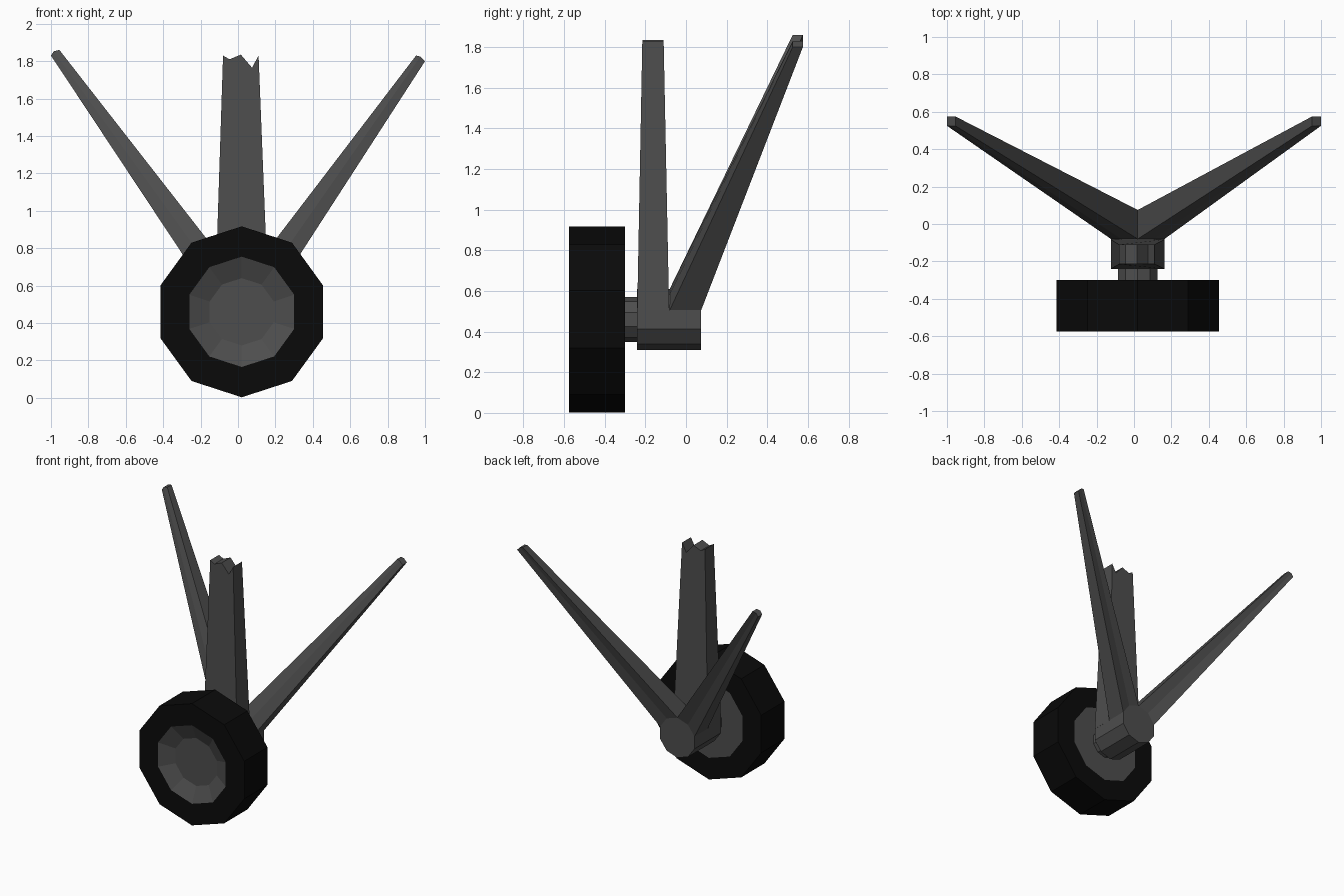
import bpy, bmesh, math

if "Cube" in bpy.data.objects:
    bpy.data.objects.remove(bpy.data.objects["Cube"])

CX, CZ, SIDES = 0.02, 0.46, 10  # wheel axis runs along y


def material(name, v):
    m = bpy.data.materials.new(name)
    m.diffuse_color = (v, v, v, 1)
    m.use_nodes = True
    m.node_tree.nodes["Principled BSDF"].inputs["Base Color"].default_value = m.diffuse_color
    return m


METAL = material("dark_metal", 0.075)
RUBBER = material("black_rubber", 0.003)


def loft(name, rings, mat, caps=True):
    """Bridge a series of equal-length point rings, optionally capping the ends."""
    bm = bmesh.new()
    loops = [[bm.verts.new(p) for p in ring] for ring in rings]
    n = len(loops[0])
    for a, b in zip(loops, loops[1:]):
        for i in range(n):
            j = (i + 1) % n
            bm.faces.new((a[i], a[j], b[j], b[i]))
    if caps:
        bm.faces.new(loops[0])
        bm.faces.new(loops[-1])
    bmesh.ops.recalc_face_normals(bm, faces=bm.faces)
    me = bpy.data.meshes.new(name)
    bm.to_mesh(me)
    bm.free()
    me.materials.append(mat)
    ob = bpy.data.objects.new(name, me)
    bpy.context.collection.objects.link(ob)
    return ob


def ring(r, y):
    """Ten-sided ring with a corner pointing straight up."""
    return [(CX + r * math.sin(math.tau * i / SIDES), y,
             CZ + r * math.cos(math.tau * i / SIDES)) for i in range(SIDES)]


# Tyre, closed into a full ring of rubber
loft("tyre", [ring(0.295, -0.575), ring(0.457, -0.575),
              ring(0.457, -0.30), ring(0.295, -0.30),
              ring(0.295, -0.575)], RUBBER, caps=False)

# Rim with dished front, then the stub axle and strut hub
loft("rim", [ring(0.18, -0.525), ring(0.295, -0.575), ring(0.295, -0.30)], METAL)
loft("axle", [ring(0.11, -0.31), ring(0.11, -0.23)], METAL)
loft("hub", [ring(0.15, -0.24), ring(0.15, 0.075)], METAL)

# Main leg: tapered front-to-back, with a jagged broken top
top = [(0.11, 1.83), (0.075, 1.765), (0.015, 1.835), (-0.045, 1.81), (-0.08, 1.83)]
base = [(CX - 0.143, 0.506), (CX + 0.143, 0.506)]
loft("main_leg", [[(x, yb, z) for x, z in base] + [(x, yt, z) for x, z in top]
                  for yb, yt in ((-0.24, -0.215), (-0.083, -0.11))], METAL)


def section(profile, y0, y1):
    return [(x, y0, z) for x, z in profile] + [(x, y1, z) for x, z in reversed(profile)]


# Side braces growing out of the upper corners of the hub
tips = {-1: [(-0.955, 1.86), (-0.985, 1.853), (-1.0, 1.83)],
        1: [(0.952, 1.83), (0.975, 1.825), (1.0, 1.80)]}
for side, tip in tips.items():
    root = [(CX + side * x, CZ + z) for x, z in ((0, 0.15), (0.088, 0.121), (0.143, 0.046))]
    loft("left_brace" if side < 0 else "right_brace",
         [section(root, -0.08, 0.075), section(tip, 0.525, 0.575)], METAL)
